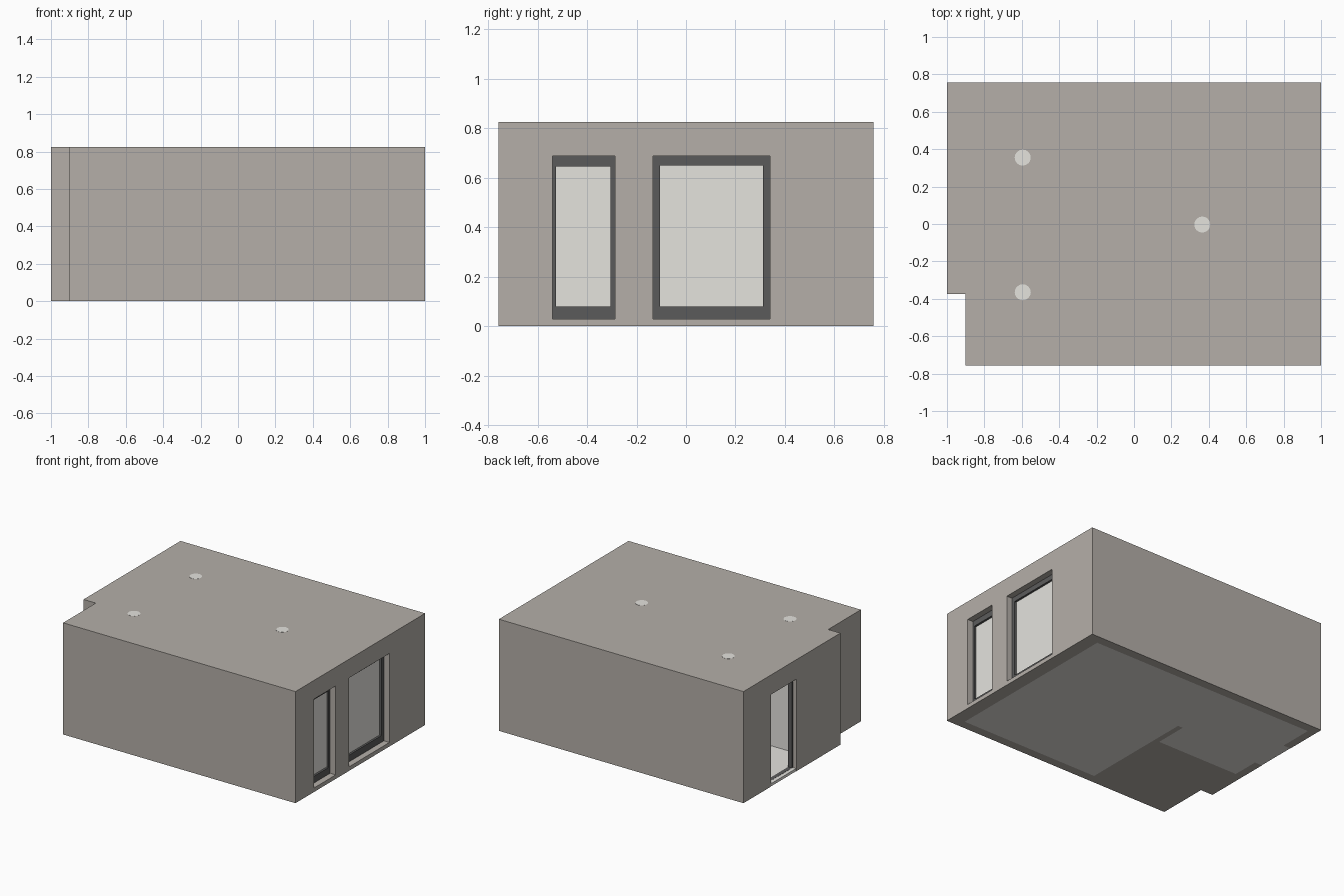
import bpy, bmesh, math

if "Cube" in bpy.data.objects:
    bpy.data.objects.remove(bpy.data.objects["Cube"])

H = 0.825      # total height
CEIL = 0.79    # ceiling height


def material(name, rgb):
    m = bpy.data.materials.new(name)
    m.diffuse_color = (*rgb, 1)
    m.use_nodes = True
    m.node_tree.nodes["Principled BSDF"].inputs["Base Color"].default_value = m.diffuse_color
    return m


WALL = material("warm_grey_wall", (0.46, 0.43, 0.395))
LIGHT = material("off_white", (0.78, 0.77, 0.73))
DARK = material("dark_frame", (0.105, 0.105, 0.105))


def finish(name, bm, mat):
    bmesh.ops.recalc_face_normals(bm, faces=bm.faces)
    me = bpy.data.meshes.new(name)
    bm.to_mesh(me)
    bm.free()
    me.materials.append(mat)
    ob = bpy.data.objects.new(name, me)
    bpy.context.collection.objects.link(ob)
    return ob


def prism(name, pts, z0, z1, mat):
    """Extrude a floor-plan outline from z0 to z1."""
    bm = bmesh.new()
    face = bm.faces.new([bm.verts.new((x, y, z0)) for x, y in pts])
    up = bmesh.ops.extrude_face_region(bm, geom=[face])["geom"]
    bmesh.ops.translate(bm, vec=(0, 0, z1 - z0),
                        verts=[g for g in up if isinstance(g, bmesh.types.BMVert)])
    return finish(name, bm, mat)


def box(name, x0, x1, y0, y1, z0, z1, mat):
    return prism(name, [(x0, y0), (x1, y0), (x1, y1), (x0, y1)], z0, z1, mat)


def frame(name, x0, x1, outer, inner, mat):
    """Rectangular ring in the YZ plane; rectangles are y0, y1, z0, z1."""
    bm = bmesh.new()
    loops = []
    for x, r in ((x0, outer), (x1, outer), (x1, inner), (x0, inner)):
        loops.append([bm.verts.new((x, r[a], r[b]))
                      for a, b in ((0, 2), (1, 2), (1, 3), (0, 3))])
    for k in range(4):
        a, b = loops[k], loops[(k + 1) % 4]
        for i in range(4):
            j = (i + 1) % 4
            bm.faces.new((a[i], a[j], b[j], b[i]))
    return finish(name, bm, mat)


# Plans: building outline with notched corner, and the main room with its stub wall
outline = [(-0.9, -0.757), (1, -0.757), (1, 0.757), (-1, 0.757), (-1, -0.375), (-0.9, -0.375)]
room = [(-0.23, -0.69), (0.9, -0.69), (0.9, 0.69), (-0.94, 0.69), (-0.94, -0.06),
        (-0.27, -0.06), (-0.27, 0.185), (-0.23, 0.185)]
door = (0.14, 0.437, 0.0, 0.68)
windows = {
    "narrow_window": ((-0.54, -0.287, 0.03, 0.687), (-0.525, -0.305, 0.08, 0.645)),
    "wide_window": ((-0.133, 0.34, 0.03, 0.687), (-0.105, 0.312, 0.08, 0.65)),
}

# Shell with rooms, door and windows cut out
shell = prism("building_shell", outline, 0, H, WALL)
cutters = [
    prism("room_cutter", room, -0.1, CEIL, WALL),
    box("bath_cutter", -0.85, -0.27, -0.69, -0.1, 0.02, CEIL, WALL),
    box("door_cutter", -1.1, -0.9, door[0], door[1], -0.1, door[3], WALL),
]
for name, (o, _) in windows.items():
    cutters.append(box(name + "_cutter", 0.85, 1.1, *o, WALL))
for c in cutters:
    c.hide_render = True
    mod = shell.modifiers.new(c.name, 'BOOLEAN')
    mod.operation, mod.solver, mod.object = 'DIFFERENCE', 'EXACT', c
deps = bpy.context.evaluated_depsgraph_get()
mesh = bpy.data.meshes.new_from_object(shell.evaluated_get(deps))
shell.modifiers.clear()
shell.data = mesh
for c in cutters:
    bpy.data.objects.remove(c)

# Inner wall and ceiling faces are off-white
mesh.materials.clear()
mesh.materials.append(WALL)
mesh.materials.append(LIGHT)
for p in mesh.polygons:
    x, y, z = p.center
    inside = -0.95 < x < 0.91 and abs(y) < 0.7 and 0.01 < z < 0.8
    notch = x < -0.86 and y < -0.3
    p.material_index = 1 if inside and not notch else 0

# Floor and door threshold
prism("room_floor", room, 0, 0.02, LIGHT)
box("door_threshold", -0.998, -0.94, door[0], door[1], 0, 0.02, LIGHT)

# Door lining on the inner half of the opening
frame("door_frame", -0.972, -0.942, (door[0], door[1], 0.021, door[3]),
      (door[0] + 0.012, door[1] - 0.012, 0.022, door[3] - 0.012), DARK)

# Recessed window frames and opaque panes
for name, (o, i) in windows.items():
    frame(name + "_frame", 0.91, 0.955, o, i, DARK)
    box(name + "_pane", 0.932, 0.94, *i, LIGHT)

# Round ceiling lamps, flush with the roof
for k, (x, y) in enumerate(((-0.595, 0.355), (-0.595, -0.365), (0.365, -0.003))):
    n = 16
    pts = [(x + 0.043 * math.cos(2 * math.pi * i / n),
            y + 0.043 * math.sin(2 * math.pi * i / n)) for i in range(n)]
    prism(f"ceiling_lamp_{k + 1}", pts, CEIL - 0.01, H + 0.001, LIGHT)
